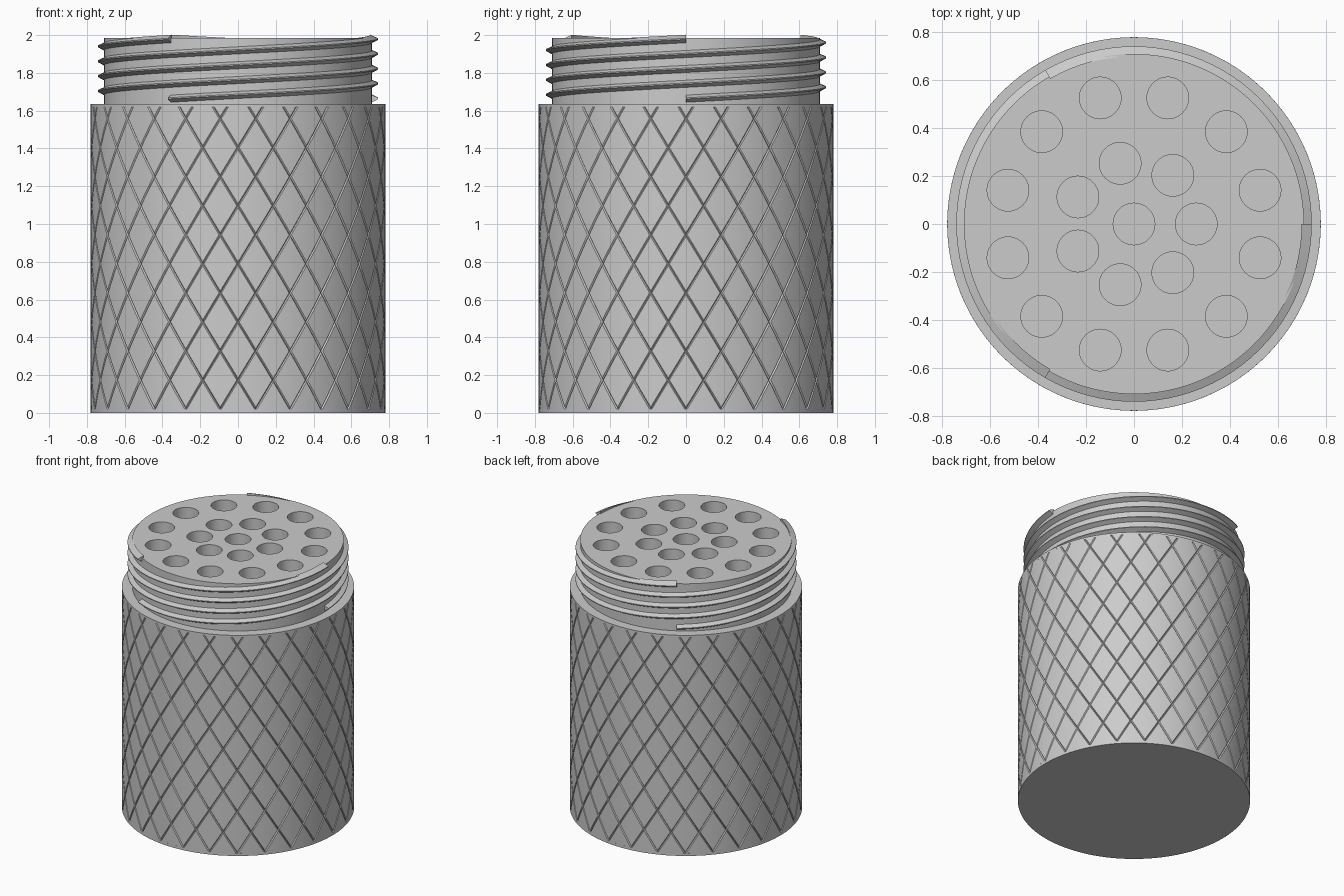
import bpy
import bmesh
from math import sin, cos, pi, radians, ceil

if "Cube" in bpy.data.objects:
    bpy.data.objects.remove(bpy.data.objects["Cube"])

R, NECK = 0.78, 0.71
SHOULDER, TOP = 1.635, 1.985
KNURL_LOW, KNURL_HIGH = 0.02, 1.62

grey = bpy.data.materials.new("plain grey")
grey.use_nodes = True
grey.diffuse_color = (0.6, 0.6, 0.6, 1)
grey.node_tree.nodes["Principled BSDF"].inputs["Base Color"].default_value = (0.6, 0.6, 0.6, 1)


def polar(r, a, z):
    return (r * cos(a), r * sin(a), z)


def make_object(name, bm):
    bmesh.ops.recalc_face_normals(bm, faces=bm.faces)
    mesh = bpy.data.meshes.new(name)
    bm.to_mesh(mesh)
    bm.free()
    mesh.materials.append(grey)
    obj = bpy.data.objects.new(name, mesh)
    bpy.context.collection.objects.link(obj)
    return obj


def select_only(obj):
    bpy.ops.object.select_all(action='DESELECT')
    obj.select_set(True)
    bpy.context.view_layer.objects.active = obj


def smooth(obj):
    select_only(obj)
    bpy.ops.object.shade_smooth_by_angle(angle=radians(28))


def lathe(name, profile, steps=128):
    bm = bmesh.new()
    rings = [[bm.verts.new(polar(r, 2 * pi * i / steps, z)) for i in range(steps)]
             for r, z in profile]
    for low, high in zip(rings, rings[1:]):
        for i in range(steps):
            j = (i + 1) % steps
            bm.faces.new((low[i], low[j], high[j], high[i]))
    bm.faces.new(rings[0])
    bm.faces.new(rings[-1])
    return make_object(name, bm)


# Solid body with a recessed belt for the knurling, and the neck
inner = R - 0.03
body = lathe("body", [(R, 0), (R, KNURL_LOW), (inner, KNURL_LOW), (inner, KNURL_HIGH),
                      (R, KNURL_HIGH), (R, SHOULDER), (NECK, SHOULDER), (NECK, TOP)])

# Round storage holes: one in the centre and two rings
centres = [(0, 0)]
for count, radius, offset in ((7, 0.26, 0), (12, 0.545, pi / 12)):
    for i in range(count):
        a = 2 * pi * i / count + offset
        centres.append((radius * cos(a), radius * sin(a)))
bm = bmesh.new()
for x, y in centres:
    made = bmesh.ops.create_cone(bm, cap_ends=True, segments=40, radius1=0.087,
                                 radius2=0.087, depth=1.9)
    bmesh.ops.translate(bm, verts=made["verts"], vec=(x, y, 1.1))
cutter = make_object("hole_cutter", bm)
cutter.hide_render = True
cut = body.modifiers.new("holes", 'BOOLEAN')
cut.operation = 'DIFFERENCE'
cut.solver = 'EXACT'
cut.object = cutter
select_only(body)
bpy.ops.object.modifier_apply(modifier=cut.name)
bpy.data.objects.remove(cutter)
smooth(body)

# Knurled sleeve: a lattice of diamonds separated by fine crossing grooves
LINES = 26
half = pi / LINES
rise = half / radians(72) * (KNURL_HIGH - KNURL_LOW)
ticks = [0, 0.035, 0.25, 0.5, 0.75, 0.965, 1]


def knurl_point(angle, z, in_groove):
    fade = min(max(z / KNURL_HIGH, 0), 1)
    return polar(R - (0.009 - 0.004 * fade) * in_groove, angle, z)


bm = bmesh.new()
levels = ceil((KNURL_HIGH - KNURL_LOW) / rise)
for m in range(-2, levels + 1):
    for c in range(LINES):
        a0 = (2 * c + m % 2) * half
        z0 = KNURL_LOW + m * rise
        grid = [[bm.verts.new(knurl_point(a0 + (t - s) * half, z0 + (t + s) * rise,
                                          t in (0, 1) or s in (0, 1)))
                 for s in ticks] for t in ticks]
        for u in range(len(ticks) - 1):
            for v in range(len(ticks) - 1):
                bm.faces.new((grid[u][v], grid[u + 1][v], grid[u + 1][v + 1], grid[u][v + 1]))
bmesh.ops.remove_doubles(bm, verts=bm.verts, dist=0.0005)
for z, up in ((KNURL_LOW, -1), (KNURL_HIGH, 1)):
    bmesh.ops.bisect_plane(bm, geom=bm.verts[:] + bm.edges[:] + bm.faces[:],
                           plane_co=(0, 0, z), plane_no=(0, 0, up), clear_outer=True)
smooth(make_object("knurled_sleeve", bm))

# Three-start screw thread around the neck
section = [(NECK - 0.01, -0.026), (0.742, -0.003), (0.742, 0.003), (NECK - 0.01, 0.022)]
STEPS = 128
Z_LOW, Z_HIGH = 1.665, 1.98
bm = bmesh.new()
for start in range(3):
    previous = None
    for i in range(STEPS + 1):
        f = i / STEPS
        angle = 2 * pi * (start / 3 + f * 4 / 3)
        z = Z_LOW + f * (Z_HIGH - Z_LOW)
        ring = [bm.verts.new(polar(r, angle, z + dz)) for r, dz in section]
        if previous:
            for k in range(4):
                n = (k + 1) % 4
                bm.faces.new((previous[k], previous[n], ring[n], ring[k]))
        if i in (0, STEPS):
            bm.faces.new(ring)
        previous = ring
smooth(make_object("screw_thread", bm))
